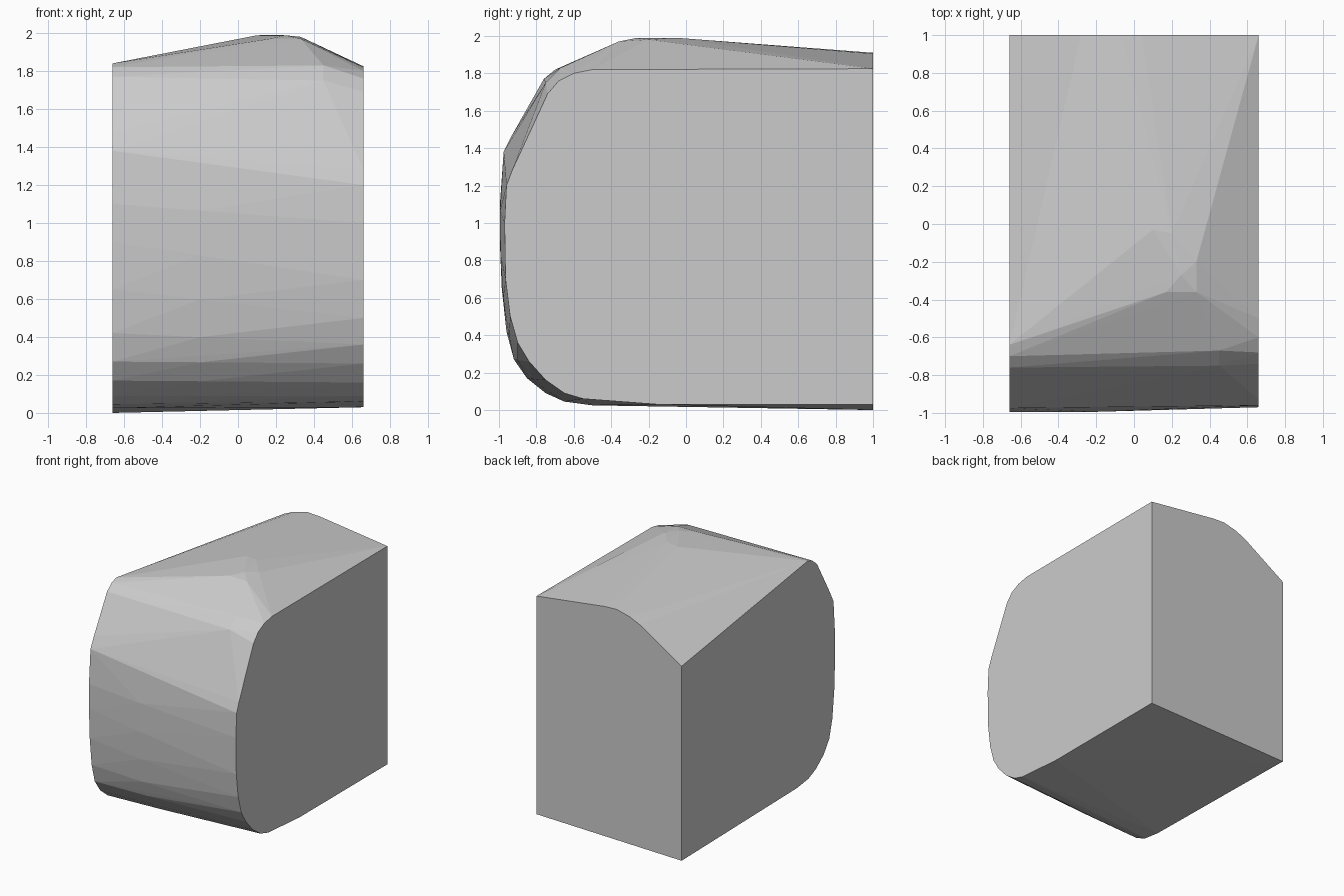
import bpy
import bmesh

default_cube = bpy.data.objects.get("Cube")
if default_cube:
    bpy.data.objects.remove(default_cube, do_unlink=True)


def make_material(name, colour):
    material = bpy.data.materials.new(name)
    material.use_nodes = True
    material.diffuse_color = colour
    material.node_tree.nodes["Principled BSDF"].inputs["Base Color"].default_value = colour
    return material


def skin_over(name, points, material):
    """Stretch one convex skin over the guide points."""
    bm = bmesh.new()
    for point in points:
        bm.verts.new(point)
    hull = bmesh.ops.convex_hull(bm, input=bm.verts[:])
    leftover = [item for item in hull["geom_interior"] + hull["geom_unused"]
                if isinstance(item, bmesh.types.BMVert)]
    bmesh.ops.delete(bm, geom=list(set(leftover)), context="VERTS")
    bmesh.ops.dissolve_limit(bm, angle_limit=0.005, verts=bm.verts[:], edges=bm.edges[:])
    bmesh.ops.recalc_face_normals(bm, faces=bm.faces[:])
    mesh = bpy.data.meshes.new(name)
    bm.to_mesh(mesh)
    bm.free()
    mesh.materials.append(material)
    block = bpy.data.objects.new(name, mesh)
    bpy.context.collection.objects.link(block)
    return block


half_width = 0.66

# Flat side outlines as (y, z), from the back top corner round the front to the back bottom
left_outline = [
    (1, 1.825), (-.5, 1.82), (-.6, 1.8), (-.68, 1.76), (-.74, 1.69),
    (-.93, 1.28), (-.96, 1.2), (-.97, 1), (-.965, .7), (-.94, .5),
    (-.9, .36), (-.84, .26), (-.75, .16), (-.65, .09), (-.55, .06),
    (-.15, .03), (1, .03),
]
right_outline = [
    (1, 1.6), (-.64, 1.84), (-.7, 1.82), (-.76, 1.77), (-.8, 1.7),
    (-.93, 1.47), (-.975, 1.38), (-.995, 1.1), (-.995, .9), (-.985, .65),
    (-.96, .42), (-.92, .27), (-.85, .17), (-.75, .09), (-.65, .045),
    (-.5, .025), (1, 0),
]

points = [(half_width, y, z) for y, z in left_outline]
points += [(-half_width, y, z) for y, z in right_outline]

# Middle outline: the average of the sides, bulging slightly forward over the lower front
for (left_y, left_z), (right_y, right_z) in zip(left_outline[7:14], right_outline[7:14]):
    points.append((-.2, left_y * .35 + right_y * .65 - .008, left_z * .35 + right_z * .65))

# Rounded ridge on the flat back, then the off-centre summit and the front brow
back_ridge = [(.04, 1.905), (-.07, 1.91), (-.19, 1.88), (-.28, 1.84)]
points += [(x, 1, z) for x, z in back_ridge]
summit = [(.33, -.36, 1.97), (.17, -.36, 1.97), (.33, -.2, 1.98),
          (.25, -.27, 1.988), (.1, -.03, 1.988), (.2, -.05, 1.99)]
brow = [(.45, -.67, 1.83), (.45, -.75, 1.75)]
points += summit + brow

grey = make_material("plain grey", (.6, .6, .6, 1))
skin_over("rounded_block", points, grey)
